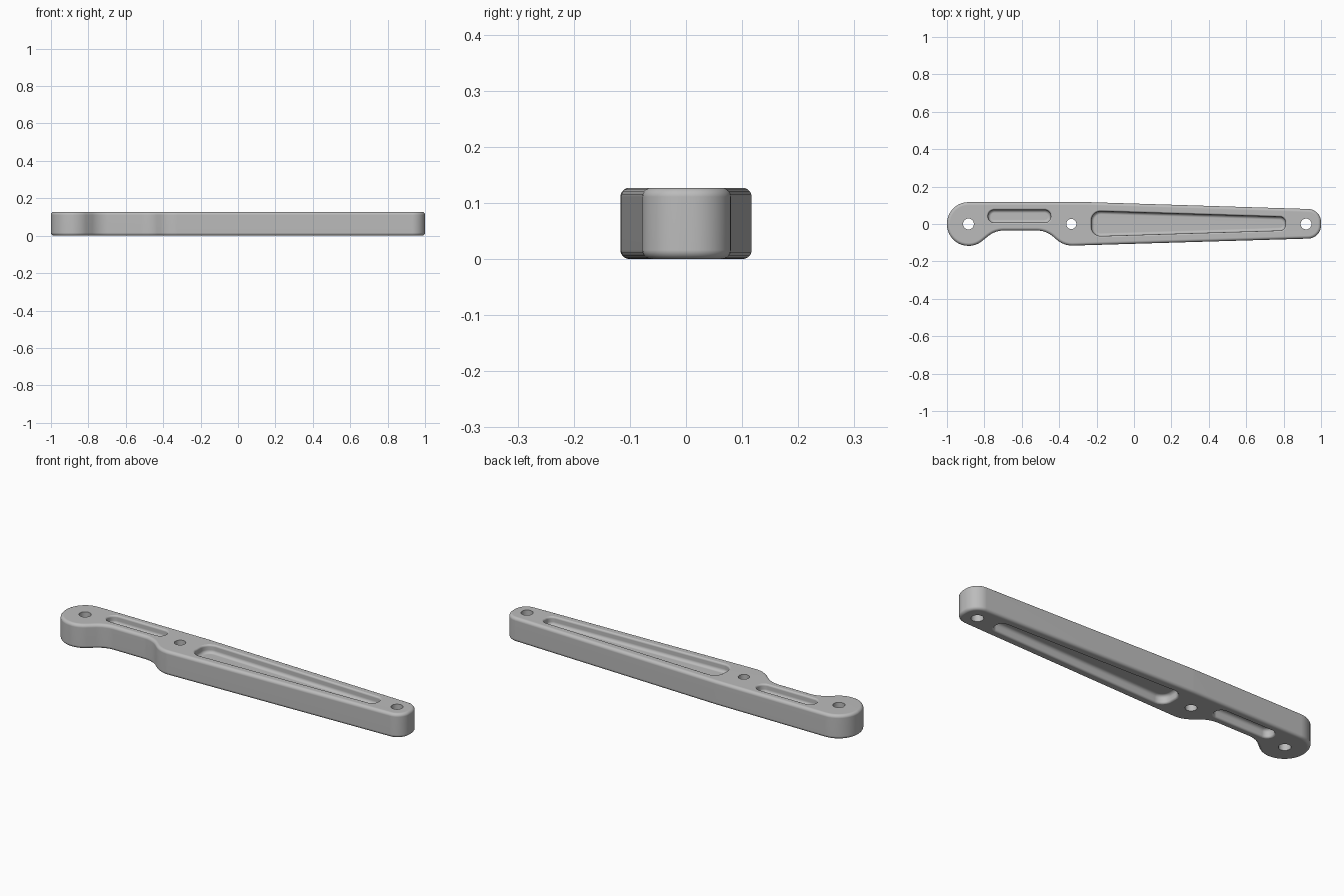
import bpy, bmesh, math
from mathutils import Vector

cube = bpy.data.objects.get("Cube")
if cube:
    bpy.data.objects.remove(cube, do_unlink=True)

HEIGHT = 0.127
ROUND = 0.016
DEPTH = 0.042

metal = bpy.data.materials.new("grey metal")
metal.use_nodes = True
grey = (0.5, 0.5, 0.5, 1)
metal.diffuse_color = grey
metal.node_tree.nodes["Principled BSDF"].inputs["Base Color"].default_value = grey


def rounded(corners, steps=10):
    """Outline from (x, y, radius) corners, listed counter-clockwise."""
    pts = []
    for i, (x, y, r) in enumerate(corners):
        p = Vector((x, y))
        a = (Vector(corners[i - 1][:2]) - p).normalized()
        b = (Vector(corners[(i + 1) % len(corners)][:2]) - p).normalized()
        half = a.angle(b) / 2
        centre = p + (a + b).normalized() * r / math.sin(half)
        start = p + a * r / math.tan(half) - centre
        end = p + b * r / math.tan(half) - centre
        sweep = start.angle(end)
        for k in range(steps + 1):
            t = k / steps
            q = centre + (start * math.sin((1 - t) * sweep)
                          + end * math.sin(t * sweep)) / math.sin(sweep)
            # Skip points where neighbouring arcs meet
            if not pts or (q - pts[-1]).length > 0.0015:
                pts.append(q)
    return pts


def offset(pts, d):
    """Move an outline outwards by d."""
    out = []
    for i, p in enumerate(pts):
        a = (p - pts[i - 1]).normalized()
        b = (pts[(i + 1) % len(pts)] - p).normalized()
        t = (a + b).normalized()
        out.append(p + Vector((t.y, -t.x)) * d / max(t.dot(a), 0.5))
    return out


def loft(name, pts, levels):
    """Solid through copies of an outline at (offset, z) levels."""
    bm = bmesh.new()
    rings = [[bm.verts.new((q.x, q.y, z)) for q in offset(pts, d)] for d, z in levels]
    n = len(pts)
    for low, high in zip(rings, rings[1:]):
        for i in range(n):
            j = (i + 1) % n
            bm.faces.new((low[i], low[j], high[j], high[i]))
    bm.faces.new(rings[0][::-1])
    bm.faces.new(rings[-1])
    bmesh.ops.recalc_face_normals(bm, faces=bm.faces)
    mesh = bpy.data.meshes.new(name)
    bm.to_mesh(mesh)
    bm.free()
    mesh.materials.append(metal)
    obj = bpy.data.objects.new(name, mesh)
    bpy.context.collection.objects.link(obj)
    return obj


def quarter(r, steps=5):
    """Quarter circle as (sine, cosine) pairs scaled by r."""
    angles = [k / steps * math.pi / 2 for k in range(steps + 1)]
    return [(r * math.sin(a), r * math.cos(a)) for a in angles]


# Arm body with rounded top and bottom rims
outline = rounded([
    (-1, 0.117, 0.115), (-1, -0.117, 0.115),
    (-0.844, -0.117, 0.115), (-0.743, -0.035, 0.13),
    (-0.47, -0.035, 0.13), (-0.375, -0.117, 0.13),
    (1, -0.076, 0.07), (1, 0.078, 0.07), (-0.25, 0.117, 0.5)])
base = [(s - ROUND, ROUND - c) for s, c in quarter(ROUND)]
arm = loft("arm", outline, base + [(d, HEIGHT - z) for d, z in reversed(base)])

# Pockets on both faces, with filleted floors and softened rims
pockets = {
    "small_pocket": rounded([(-0.78, 0.075, 0.033), (-0.78, 0.007, 0.033),
                             (-0.445, 0.007, 0.033), (-0.445, 0.075, 0.033)]),
    "large_pocket": rounded([(-0.228, 0.069, 0.05), (-0.228, -0.066, 0.05),
                             (0.81, -0.034, 0.03), (0.81, 0.037, 0.03)]),
}
floor = [(s - ROUND, HEIGHT - DEPTH + ROUND - c) for s, c in quarter(ROUND)]
lip = 0.01
rim = [(lip - c, HEIGHT - lip + s + 0.0003) for s, c in quarter(lip)]
section = floor + rim + [(lip, HEIGHT + 0.02)]
cutters = []
for name, pts in pockets.items():
    cutters.append(loft(name + "_top_cutter", pts, section))
    cutters.append(loft(name + "_bottom_cutter", pts, [(d, HEIGHT - z) for d, z in section]))

# Through holes
for name, x, r in (("pivot", -0.885, 0.029), ("middle", -0.335, 0.027), ("tip", 0.92, 0.029)):
    circle = [Vector((x + r * math.cos(k * math.pi / 16), r * math.sin(k * math.pi / 16)))
              for k in range(32)]
    cutters.append(loft(name + "_hole_cutter", circle, [(0, -0.05), (0, HEIGHT + 0.05)]))

for cutter in cutters:
    cut = arm.modifiers.new(cutter.name, "BOOLEAN")
    cut.operation = "DIFFERENCE"
    cut.solver = "EXACT"
    cut.object = cutter

# Bake the cuts, then remove the cutters
bpy.context.view_layer.update()
graph = bpy.context.evaluated_depsgraph_get()
result = bpy.data.meshes.new_from_object(arm.evaluated_get(graph))
arm.modifiers.clear()
arm.data = result
for cutter in cutters:
    bpy.data.objects.remove(cutter, do_unlink=True)

# Smooth rims with flat faces kept flat
bpy.ops.object.select_all(action="DESELECT")
arm.select_set(True)
bpy.context.view_layer.objects.active = arm
bpy.ops.object.shade_smooth_by_angle(angle=math.radians(35))
weighted = arm.modifiers.new("weighted normals", "WEIGHTED_NORMAL")
weighted.keep_sharp = True
